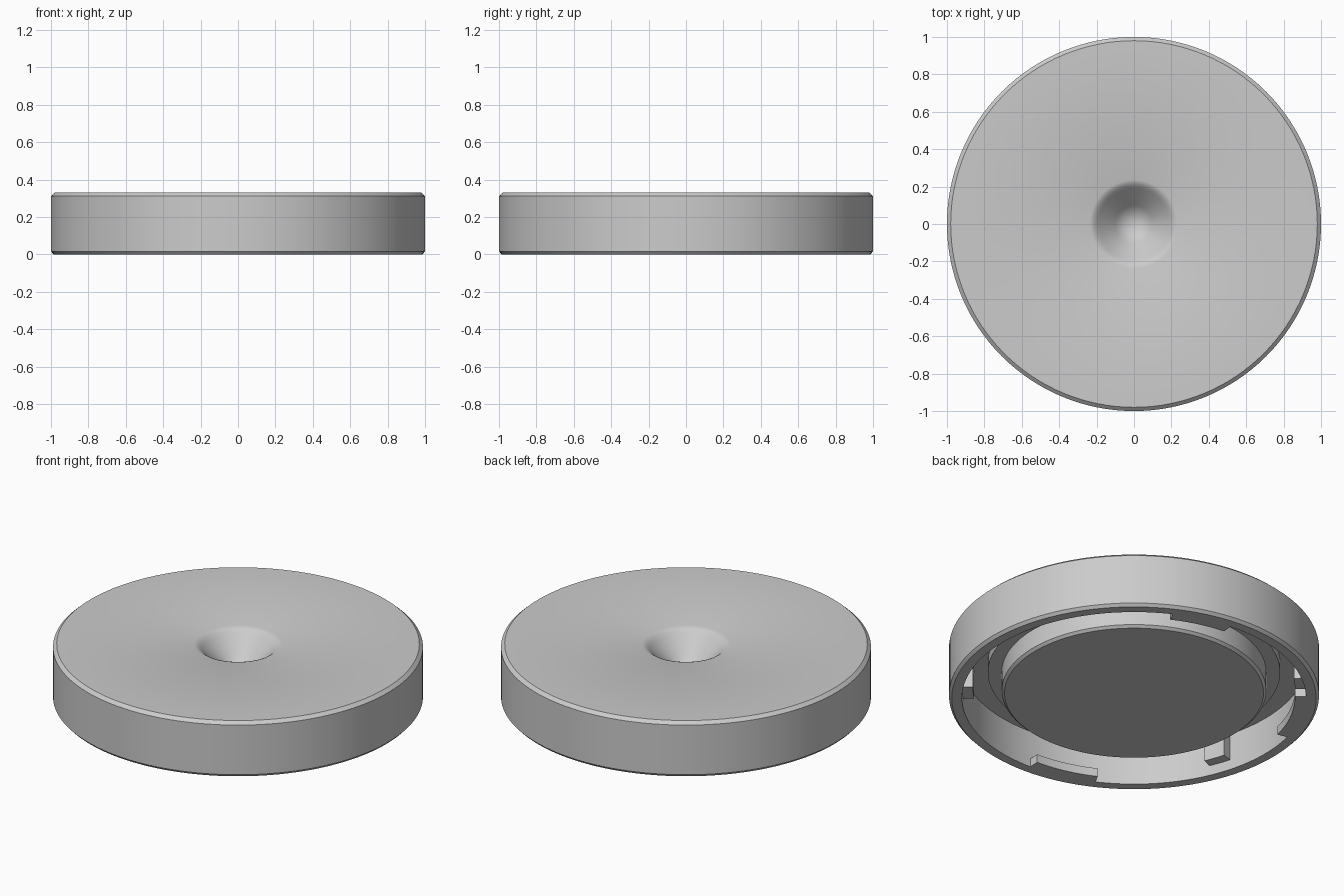
import bpy
import bmesh
from math import cos, sin, radians, pi

cube = bpy.data.objects.get("Cube")
if cube:
    bpy.data.objects.remove(cube, do_unlink=True)

grey = bpy.data.materials.new("plain_grey")
grey.use_nodes = True
grey.diffuse_color = (0.6, 0.6, 0.6, 1)
grey.node_tree.nodes["Principled BSDF"].inputs["Base Color"].default_value = (0.6, 0.6, 0.6, 1)


def finish(bm, name):
    """Turn a bmesh into a smooth shaded grey object with sharp edges kept."""
    bmesh.ops.remove_doubles(bm, verts=bm.verts, dist=1e-5)
    bmesh.ops.recalc_face_normals(bm, faces=bm.faces)
    mesh = bpy.data.meshes.new(name)
    bm.to_mesh(mesh)
    bm.free()
    mesh.materials.append(grey)
    obj = bpy.data.objects.new(name, mesh)
    bpy.context.collection.objects.link(obj)
    bpy.ops.object.select_all(action="DESELECT")
    obj.select_set(True)
    bpy.context.view_layer.objects.active = obj
    bpy.ops.object.shade_smooth_by_angle(angle=radians(30))
    return obj


def lathe(name, profile, steps=128):
    """Spin an (r, z) profile around the z axis."""
    bm = bmesh.new()
    verts = [bm.verts.new((r, 0, z)) for r, z in profile]
    edges = [bm.edges.new(pair) for pair in zip(verts, verts[1:])]
    bmesh.ops.spin(bm, geom=verts + edges, cent=(0, 0, 0), axis=(0, 0, 1),
                   angle=2 * pi, steps=steps, use_duplicate=False)
    return finish(bm, name)


def arc_block(name, start, end, r_in, r_out, z0, z1):
    """Curved block between two angles in degrees."""
    bm = bmesh.new()
    steps = max(3, round((end - start) / 3))
    rings = []
    for i in range(steps + 1):
        a = radians(start + (end - start) * i / steps)
        section = [(r_in, z0), (r_out, z0), (r_out, z1), (r_in, z1)]
        rings.append([bm.verts.new((r * cos(a), r * sin(a), z)) for r, z in section])
    for a, b in zip(rings, rings[1:]):
        for k in range(4):
            n = (k + 1) % 4
            bm.faces.new((a[k], a[n], b[n], b[k]))
    bm.faces.new(rings[0])
    bm.faces.new(rings[-1])
    return finish(bm, name)


# Cap body: dimpled top, chamfered rim, recess with collar, central plug
lathe("cap_body", [
    (0, 0.11), (0.1, 0.21), (0.19, 0.3), (0.205, 0.315), (0.22, 0.325), (0.235, 0.33),
    (0.98, 0.33), (1, 0.312), (1, 0.016), (0.985, 0),
    (0.93, 0), (0.93, 0.22), (0.79, 0.22), (0.79, 0.16), (0.715, 0.16),
    (0.715, 0.046), (0.70, 0.032), (0, 0.032),
])

# Bayonet lugs on the inner wall
for i, (start, end) in enumerate([(243, 267), (139, 167), (63, 84)], 1):
    arc_block(f"bayonet_lug_{i}", start, end, 0.87, 0.94, 0, 0.05)

# Small stops higher up the inner wall
for i, angle in enumerate([200, 317, 0, 137], 1):
    arc_block(f"stop_post_{i}", angle - 4, angle + 4, 0.87, 0.94, 0.06, 0.22)
